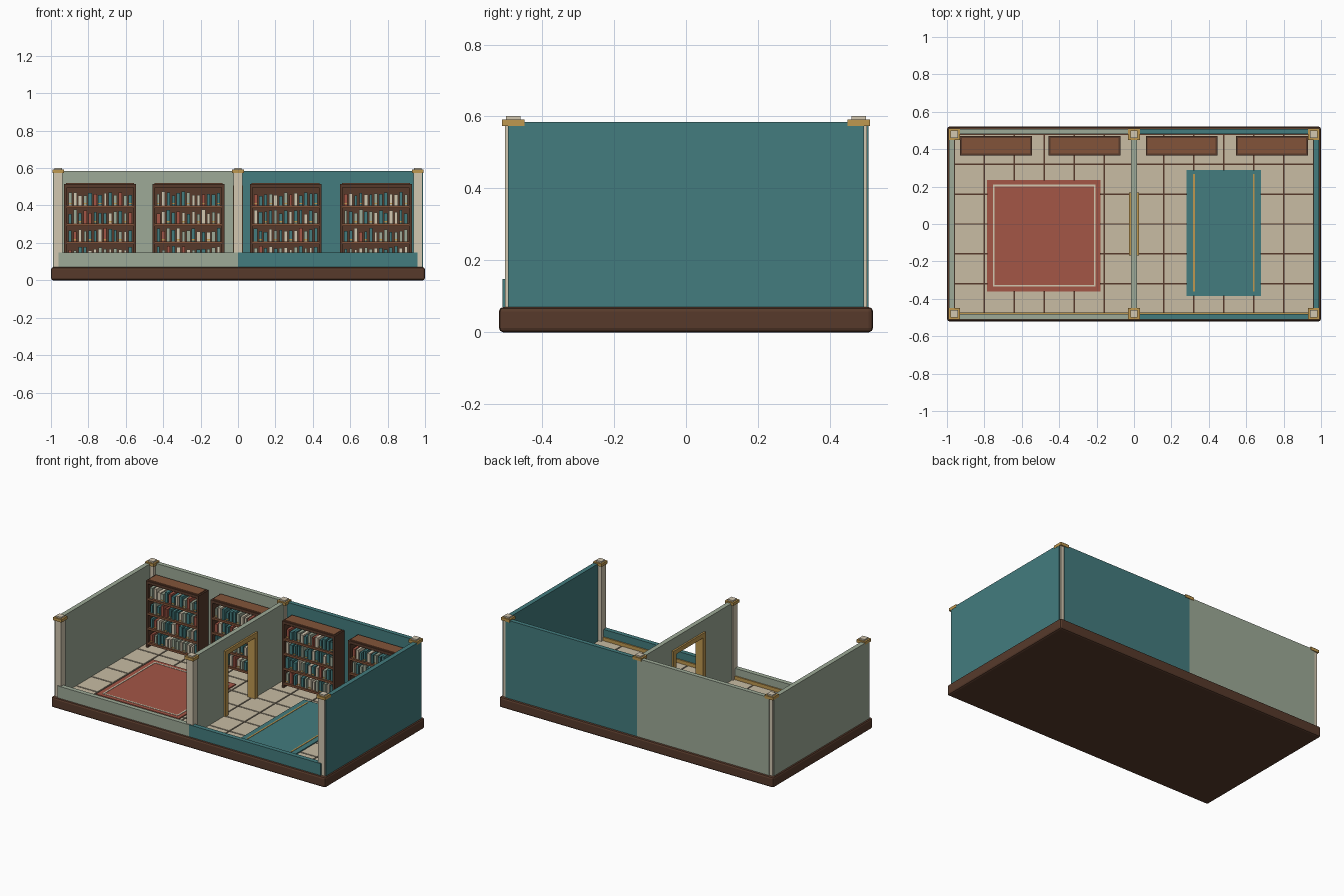
import bpy, bmesh, random
from mathutils import Matrix, Vector

random.seed(4)
cube = bpy.data.objects.get("Cube")
if cube:
    bpy.data.objects.remove(cube, do_unlink=True)


def material(name, hex_code):
    rgb = [int(hex_code[i:i + 2], 16) / 255 for i in (0, 2, 4)]
    color = [c / 12.92 if c < 0.04 else ((c + 0.055) / 1.055) ** 2.4 for c in rgb] + [1]
    m = bpy.data.materials.new(name)
    m.use_nodes = True
    m.diffuse_color = color
    m.node_tree.nodes["Principled BSDF"].inputs["Base Color"].default_value = color
    return m


MATS = {name: material(name, code) for name, code in {
    "dark_wood": "573A2B", "wood": "82543A", "sage": "9DAA97", "teal": "437C7E",
    "red": "A35646", "tile": "C8BCA4", "cream": "D2C7B0", "gold": "BF9850"}.items()}


def build(name, parts, bevel=0):
    """One object from boxes given as (x range, y range, z range, material)."""
    bm = bmesh.new()
    used = []
    for xr, yr, zr, mat in parts:
        if mat not in used:
            used.append(mat)
        lo, hi = (Vector(v) for v in zip(xr, yr, zr))
        size = Matrix.Diagonal((hi - lo).to_4d())
        box = bmesh.ops.create_cube(bm, size=1, matrix=Matrix.Translation((lo + hi) / 2) @ size)
        for face in {f for v in box["verts"] for f in v.link_faces}:
            face.material_index = used.index(mat)
    mesh = bpy.data.meshes.new(name)
    bm.to_mesh(mesh)
    bm.free()
    for mat in used:
        mesh.materials.append(MATS[mat])
    obj = bpy.data.objects.new(name, mesh)
    bpy.context.collection.objects.link(obj)
    if bevel:
        mod = obj.modifiers.new("Bevel", "BEVEL")
        mod.width, mod.segments = bevel, 2
    return obj


def around(c, half):
    return (c - half, c + half)


BASE, FLOOR, TOP = 0.07, 0.077, 0.584

# Plinth and floor tiles
build("plinth", [((-1, 1), (-0.52, 0.52), (0, BASE), "dark_wood")], 0.012)
PITCH = 0.16
build("floor_tiles", [
    (around((i - 5.5) * PITCH, 0.076), around((j - 2.5) * PITCH, 0.076), (BASE - 0.005, FLOOR), "tile")
    for i in range(12) for j in range(6)])

# Outer walls, one colour per room
for side, label, color in ((-1, "right", "sage"), (1, "left", "teal")):
    half = sorted((0, side * 0.96))
    build(label + "_side_wall", [(sorted((side * 0.96, side * 0.99)), (-0.495, 0.495), (BASE, TOP), color)])
    build(label + "_back_wall", [(half, (0.48, 0.508), (BASE, TOP), color)])
    build(label + "_low_front_wall", [(half, (-0.51, -0.48), (BASE, 0.148), color)])
    build(label + "_front_skirting", [(half, (-0.48, -0.472), (BASE, 0.1), "gold")])

# Partition with doorway and its frame
DOOR, HEAD = 0.14, 0.48
build("partition_wall", [
    ((-0.015, 0.015), (-0.48, -DOOR), (BASE, TOP), "sage"),
    ((-0.015, 0.015), (DOOR, 0.48), (BASE, TOP), "sage"),
    ((-0.015, 0.015), (-DOOR, DOOR), (HEAD, TOP), "sage")])
frame = [((-0.027, 0.027), around(s * (DOOR + 0.014), 0.015), (BASE, HEAD + 0.028), "gold") for s in (-1, 1)]
frame.append(((-0.026, 0.026), (-DOOR, DOOR), (HEAD - 0.002, HEAD + 0.028), "gold"))
build("door_frame", frame)

# Posts with caps
for x in (-0.96, 0, 0.96):
    for y in (-0.48, 0.48):
        build("corner_post", [
            (around(x, 0.023), around(y, 0.023), (BASE, 0.575), "cream"),
            (around(x, 0.031), around(y, 0.031), (0.573, 0.592), "gold"),
            (around(x, 0.02), around(y, 0.02), (0.592, 0.601), "cream")])

# Rugs
build("red_rug", [((-0.785, -0.18), (-0.36, 0.235), (FLOOR, 0.084), "red")])
LINE = (0.083, 0.086)
border = [(around(x, 0.005), (-0.335, 0.21), LINE, "cream") for x in (-0.75, -0.21)]
border += [((-0.745, -0.215), around(y, 0.005), LINE, "cream") for y in (-0.33, 0.205)]
build("red_rug_border", border)
build("teal_rug", [((0.28, 0.68), (-0.385, 0.29), (FLOOR, 0.084), "teal")])
build("teal_rug_stripes", [(around(x, 0.005), (-0.36, 0.268), LINE, "gold") for x in (0.32, 0.64)])

# Bookcases filled with books
SHELVES = [0.11 + 0.097 * k for k in range(4)]
W, FRONT, BACK = 0.192, 0.367, 0.47
for cx in (-0.737, -0.265, 0.255, 0.737):
    case = [(around(cx, W - 0.01), (BACK - 0.012, BACK - 0.002), (FLOOR, 0.51), "dark_wood"),
            (around(cx, W), (FRONT, BACK), (0.496, 0.515), "dark_wood"),
            (around(cx, W - 0.01), (FRONT + 0.01, BACK - 0.01), (0.515, 0.521), "wood")]
    case += [(around(cx + s * (W - 0.007), 0.007), (FRONT, BACK), (FLOOR, 0.5), "dark_wood") for s in (-1, 1)]
    case += [(around(cx, W - 0.014), (FRONT + 0.002, BACK - 0.01), around(z - 0.007, 0.007), "wood") for z in SHELVES]
    build("bookcase", case)

    books = []
    for row, z in enumerate(SHELVES):
        for i in range(13):
            x = cx + (i - 6) * 0.0268
            half = random.uniform(0.007, 0.0105)
            height = random.uniform(0.05, 0.074)
            color = random.choice(("teal", "teal", "cream", "red", "sage"))
            front = FRONT + random.uniform(0.008, 0.016)
            books.append((around(x, half), (front, BACK - 0.02), (z, z + height), color))
            if i % 3 == row % 3:
                books.append((around(x, half), (front - 0.002, front), (z + 0.006, z + 0.013), "gold"))
    build("books", books)
